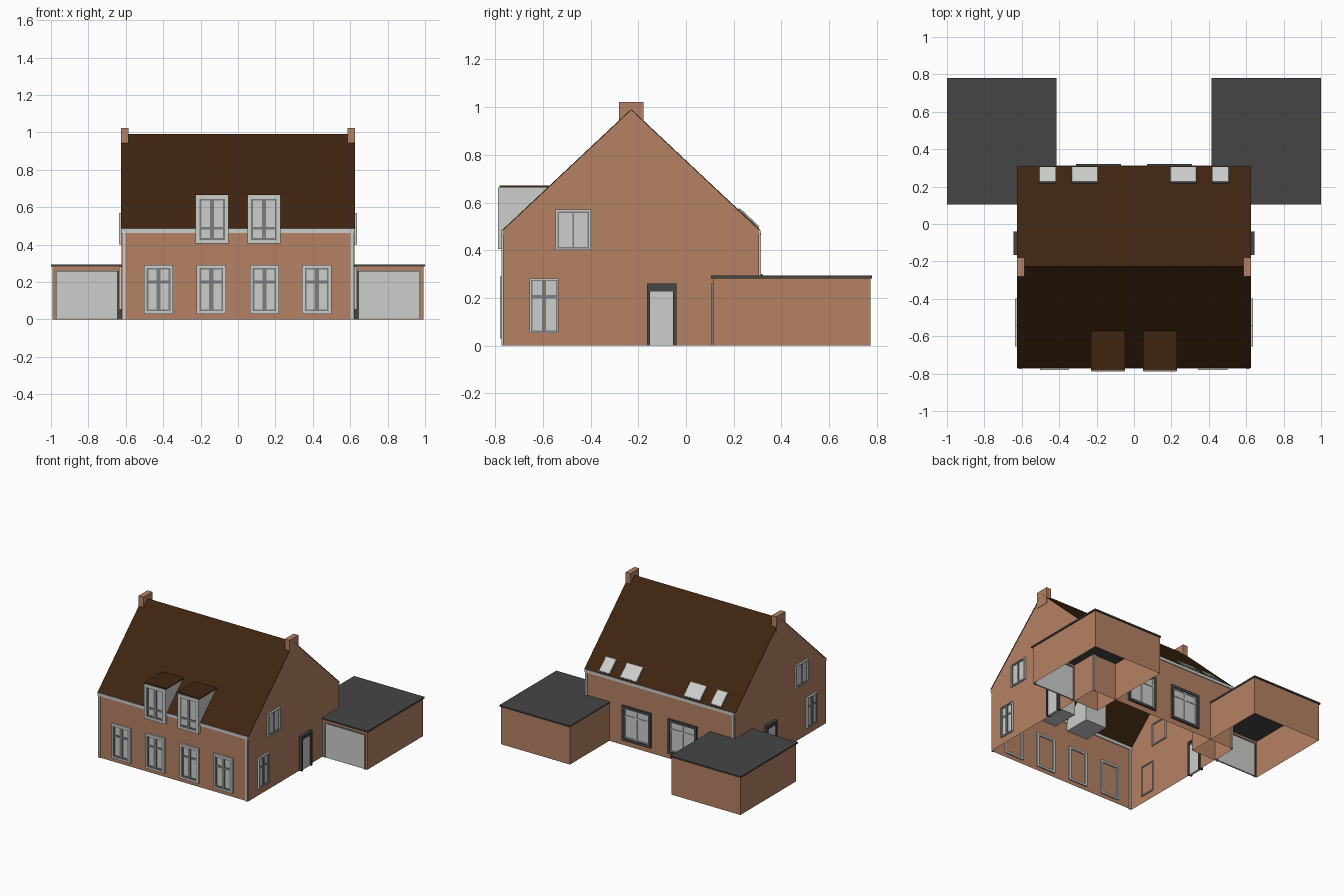
import bpy, bmesh
from math import radians, atan2, hypot
from mathutils import Matrix, Vector

cube = bpy.data.objects.get("Cube")
if cube:
    bpy.data.objects.remove(cube, do_unlink=True)


def material(name, r, g, b):
    m = bpy.data.materials.new(name)
    m.use_nodes = True
    m.diffuse_color = (r, g, b, 1)
    node = next(n for n in m.node_tree.nodes if n.type == 'BSDF_PRINCIPLED')
    node.inputs["Base Color"].default_value = (r, g, b, 1)
    node.inputs["Roughness"].default_value = 0.9
    return m


MATS = [material("brick", .46, .22, .125), material("brown_tile", .05, .018, .005),
        material("light_grey", .6, .62, .6), material("mid_grey", .2, .21, .21),
        material("dark_grey", .06, .06, .06)]
BRICK, TILE, LIGHT, MID, DARK = range(len(MATS))


def finish(name, bm, matrix=None):
    mesh = bpy.data.meshes.new(name)
    bm.to_mesh(mesh)
    bm.free()
    for m in MATS:
        mesh.materials.append(m)
    ob = bpy.data.objects.new(name, mesh)
    if matrix:
        ob.matrix_world = matrix
    bpy.context.collection.objects.link(ob)
    return ob


def add_box(bm, x0, x1, y0, y1, z0, z1, mat):
    size = Matrix.Diagonal((x1 - x0, y1 - y0, z1 - z0, 1))
    mid = Matrix.Translation(((x0 + x1) / 2, (y0 + y1) / 2, (z0 + z1) / 2))
    verts = bmesh.ops.create_cube(bm, size=1, matrix=mid @ size)["verts"]
    faces = {f for v in verts for f in v.link_faces}
    for f in faces:
        f.material_index = mat
    return faces


def box(name, *args):
    bm = bmesh.new()
    add_box(bm, *args)
    return finish(name, bm)


def add_ring(bm, w, z0, z1, border, out, mat, inner=.01, sill=True):
    """Rectangular frame standing out from a wall, optionally without a sill."""
    h = w / 2
    add_box(bm, -h, -h + border, -out, inner, z0, z1, mat)
    add_box(bm, h - border, h, -out, inner, z0, z1, mat)
    add_box(bm, -h + border, h - border, -out, inner, z1 - border, z1, mat)
    if sill:
        add_box(bm, -h + border, h - border, -out, inner, z0, z0 + border, mat)


def on_wall(x, y, turn):
    return Matrix.Translation((x, y, 0)) @ Matrix.Rotation(radians(turn), 4, 'Z')


def window(name, place, w, z0, z1, cross=None, border=.015, frame=LIGHT, bar=MID, sash=.009, mull=.022):
    bm = bmesh.new()
    add_ring(bm, w, z0, z1, border, .014, frame)
    iw, a, b = w - 2 * border, z0 + border, z1 - border
    add_box(bm, -iw / 2, iw / 2, -.004, -.001, a, b, LIGHT)
    add_ring(bm, iw, a, b, sash, .009, bar, -.001)
    add_box(bm, -mull / 2, mull / 2, -.010, -.001, a, b, bar)
    if cross:
        add_box(bm, -iw / 2, iw / 2, -.009, -.001, cross - .007, cross + .007, bar)
    return finish(name, bm, place)


W, FRONT, BACK, EAVE = .622, -.767, .307, .483
RIDGE_Y, RIDGE_Z = -.23, .987

# House shell: extruded gable profile, open at the bottom
bm = bmesh.new()
profile = [(FRONT, 0), (FRONT, EAVE), (RIDGE_Y, RIDGE_Z), (BACK, EAVE), (BACK, 0)]
gable = bm.faces.new([bm.verts.new((-W, y, z)) for y, z in profile])
ext = bmesh.ops.extrude_face_region(bm, geom=[gable], use_keep_orig=True)["geom"]
bmesh.ops.translate(bm, verts=[v for v in ext if isinstance(v, bmesh.types.BMVert)], vec=(2 * W, 0, 0))
bmesh.ops.recalc_face_normals(bm, faces=bm.faces[:])
for f in bm.faces:
    f.material_index = TILE if f.normal.z > .3 else BRICK
bmesh.ops.delete(bm, geom=[f for f in bm.faces if abs(f.normal.z) > .9], context='FACES_ONLY')
finish("house_shell", bm)

# Roof tile layers, slightly proud of the shell
for label, y_eave in (("front", FRONT), ("rear", BACK)):
    dy, dz = y_eave - RIDGE_Y, EAVE - RIDGE_Z
    length = hypot(dy, dz)
    bm = bmesh.new()
    add_box(bm, -W - .003, W + .003, 0, length, 0, .004, TILE)
    turn = Matrix.Rotation(radians(180) if dy < 0 else 0, 4, 'Z')
    tilt = Matrix.Rotation(atan2(dz, abs(dy)), 4, 'X')
    slope = Matrix.Translation((0, RIDGE_Y, RIDGE_Z)) @ turn @ tilt
    finish(label + "_roof_tiles", bm, slope)
rear_slope, rear_len, rear_run = slope, length, BACK - RIDGE_Y

# Skylights lying on the rear slope
for side, label in ((1, "left"), (-1, "right")):
    for size, x, w in (("large", .263, .14), ("small", .462, .092)):
        v0, v1 = [(y - RIDGE_Y) / rear_run * rear_len for y in (.215, .3)]
        bm = bmesh.new()
        c = side * x
        add_box(bm, c - w / 2, c + w / 2, v0, v1, 0, .010, MID)
        add_box(bm, c - w / 2 + .005, c + w / 2 - .005, v0 + .005, v1 - .005, .008, .013, LIGHT)
        finish(f"{label}_{size}_skylight", bm, rear_slope)

# Gutters
for label, y in (("front", FRONT), ("rear", BACK)):
    box(label + "_gutter", -W, W, y - .006, y + .006, EAVE - .02, EAVE + .002, LIGHT)

# Front windows
for i, x in enumerate((-.425, -.143, .141, .421)):
    window(f"front_window_{i + 1}", on_wall(x, FRONT, 0), .156, .03, .29, .2)

for side, label in ((1, "left"), (-1, "right")):
    # Drainpipes at the corners
    for end, y in (("front", FRONT), ("rear", BACK)):
        x = side * (W - .014)
        box(f"{label}_{end}_drainpipe", x - .007, x + .007, y - .007, y + .007, 0, EAVE - .01, LIGHT)

    # Chimney
    x = side * .605
    box(label + "_chimney", x - .02, x + .02, -.282, -.178, .9, 1.022, BRICK)

    # Dormer with a tiled top and a tall window
    x = side * .138
    box(label + "_dormer", x - .088, x + .088, -.775, -.565, .405, .664, LIGHT)
    box(label + "_dormer_roof", x - .091, x + .091, -.783, -.565, .664, .671, TILE)
    window(label + "_dormer_window", on_wall(x, -.775, 0), .176, .405, .664, .487, .02)

    # Side windows
    wall = side * W
    window(label + "_upper_side_window", on_wall(wall, -.473, side * 90), .147, .4, .57,
           border=.008, sash=.005, mull=.006)
    window(label + "_lower_side_window", on_wall(wall, -.595, side * 90), .122, .052, .282, .205,
           border=.006, sash=.006, mull=.016)

    # Side door with a dark surround
    bm = bmesh.new()
    add_ring(bm, .125, 0, .26, .014, .022, DARK, sill=False)
    add_box(bm, -.05, .05, -.012, .004, 0, .228, LIGHT)
    add_box(bm, -.05, .05, -.016, .004, .226, .248, DARK)
    finish(label + "_side_door", bm, on_wall(wall, -.102, side * 90))

    # Large rear window with dark frame and pale glazing bars
    window(label + "_rear_window", on_wall(side * .19, BACK, 180), .24, .04, .3, .225,
           .02, DARK, LIGHT, .008, .014)

    # Garage walls, open above and below, with a flat roof slab
    x0, x1 = sorted((side * .42, side * .992))
    bm = bmesh.new()
    faces = add_box(bm, x0, x1, .113, .773, 0, .284, BRICK)
    bm.normal_update()
    bmesh.ops.delete(bm, geom=[f for f in faces if abs(f.normal.z) > .9], context='FACES')
    finish(label + "_garage_walls", bm)
    x0, x1 = sorted((side * .415, side))
    box(label + "_garage_roof", x0, x1, .105, .781, .282, .293, DARK)

    # Garage door
    bm = bmesh.new()
    add_ring(bm, .338, 0, .262, .008, .007, MID, sill=False)
    add_box(bm, -.162, .162, -.004, .006, .004, .255, LIGHT)
    finish(label + "_garage_door", bm, on_wall(side * .808, .113, 0))
